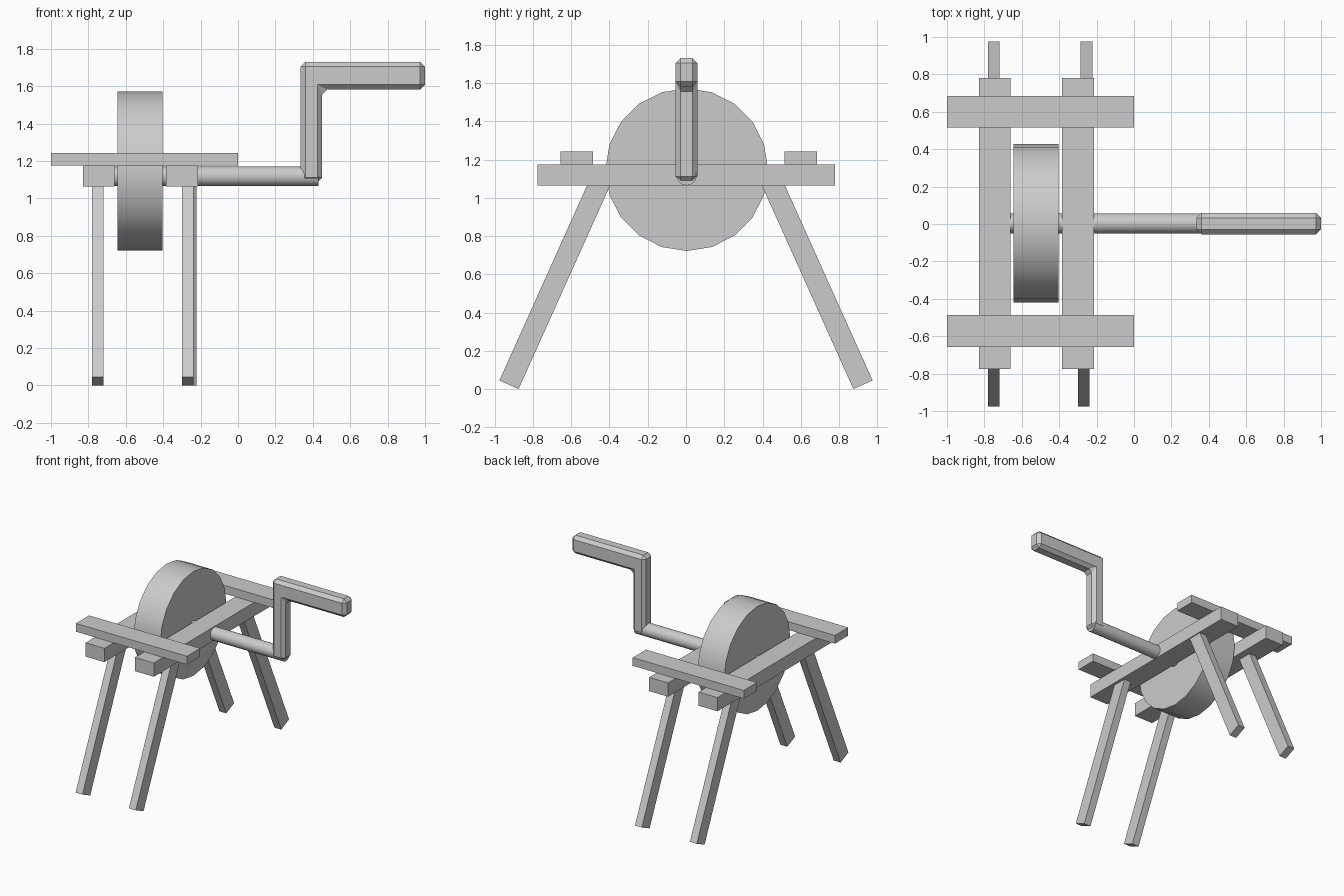
import bpy, math
from mathutils import Vector

if "Cube" in bpy.data.objects:
    bpy.data.objects.remove(bpy.data.objects["Cube"])


def add_mesh(name, verts, faces):
    mesh = bpy.data.meshes.new(name)
    mesh.from_pydata(verts, [], faces)
    obj = bpy.data.objects.new(name, mesh)
    bpy.context.collection.objects.link(obj)
    return obj


def prism(name, profile, depth):
    """Extrude a closed loop of 3D points along the depth vector."""
    n = len(profile)
    d = Vector(depth)
    verts = [Vector(p) for p in profile] + [Vector(p) + d for p in profile]
    faces = [tuple(reversed(range(n))), tuple(range(n, 2 * n))]
    faces += [(i, (i + 1) % n, (i + 1) % n + n, i + n) for i in range(n)]
    obj = add_mesh(name, verts, faces)
    bpy.context.view_layer.objects.active = obj
    obj.select_set(True)
    bpy.ops.object.mode_set(mode='EDIT')
    bpy.ops.mesh.select_all(action='SELECT')
    bpy.ops.mesh.normals_make_consistent(inside=False)
    bpy.ops.object.mode_set(mode='OBJECT')
    obj.select_set(False)
    return obj


def box(name, x, y, z):
    return prism(name, [(x[0], y[0], z[0]), (x[1], y[0], z[0]),
                        (x[1], y[1], z[0]), (x[0], y[1], z[0])], (0, 0, z[1] - z[0]))


def x_cylinder(name, x0, x1, y, z, radius, sides):
    bpy.ops.mesh.primitive_cylinder_add(
        vertices=sides, radius=radius, depth=x1 - x0,
        location=((x0 + x1) / 2, y, z), rotation=(0, math.pi / 2, 0))
    obj = bpy.context.object
    obj.name = name
    bpy.ops.object.shade_smooth_by_angle(angle=math.radians(30))
    obj.select_set(False)


# Long beams that carry the axle
for side, x0 in (("left", -0.83), ("right", -0.385)):
    box(side + "_beam", (x0, x0 + 0.17), (-0.775, 0.78), (1.063, 1.175))

# Planks tying the beams together
for side, y0 in (("front", -0.657), ("back", 0.515)):
    box(side + "_plank", (-1.0, 0.0), (y0, y0 + 0.17), (1.175, 1.242))

# Splayed legs, squared off at the foot and let into the beams
down = Vector((0, 0.41, -0.912)).normalized()
for end, s in (("front", -1), ("back", 1)):
    for side, x0 in (("left", -0.78), ("right", -0.285 if s > 0 else -0.3)):
        foot = Vector((x0, 0.925, 0.023))
        across = Vector((0, -down.z, down.y)) * 0.055
        top = foot - down * 1.2
        pts = [foot - across, foot + across, top + across, top - across]
        prism(f"{end}_{side}_leg", [(p.x, s * p.y, p.z) for p in pts], (0.062, 0, 0))

# Grinding wheel and axle
x_cylinder("grinding_wheel", -0.645, -0.405, 0.004, 1.147, 0.425, 20)
x_cylinder("axle", -0.76, 0.43, 0.003, 1.118, 0.053, 32)

# Crank: chamfered L-shaped arm and handle
outline = [(0.335, 1.085), (0.45, 1.085), (0.45, 1.582),
           (1.0, 1.582), (1.0, 1.73), (0.335, 1.73)]
crank = prism("crank_handle", [(x, -0.055, z) for x, z in outline], (0, 0.114, 0))
bevel = crank.modifiers.new("chamfer", 'BEVEL')
bevel.width = 0.026
bevel.segments = 1
